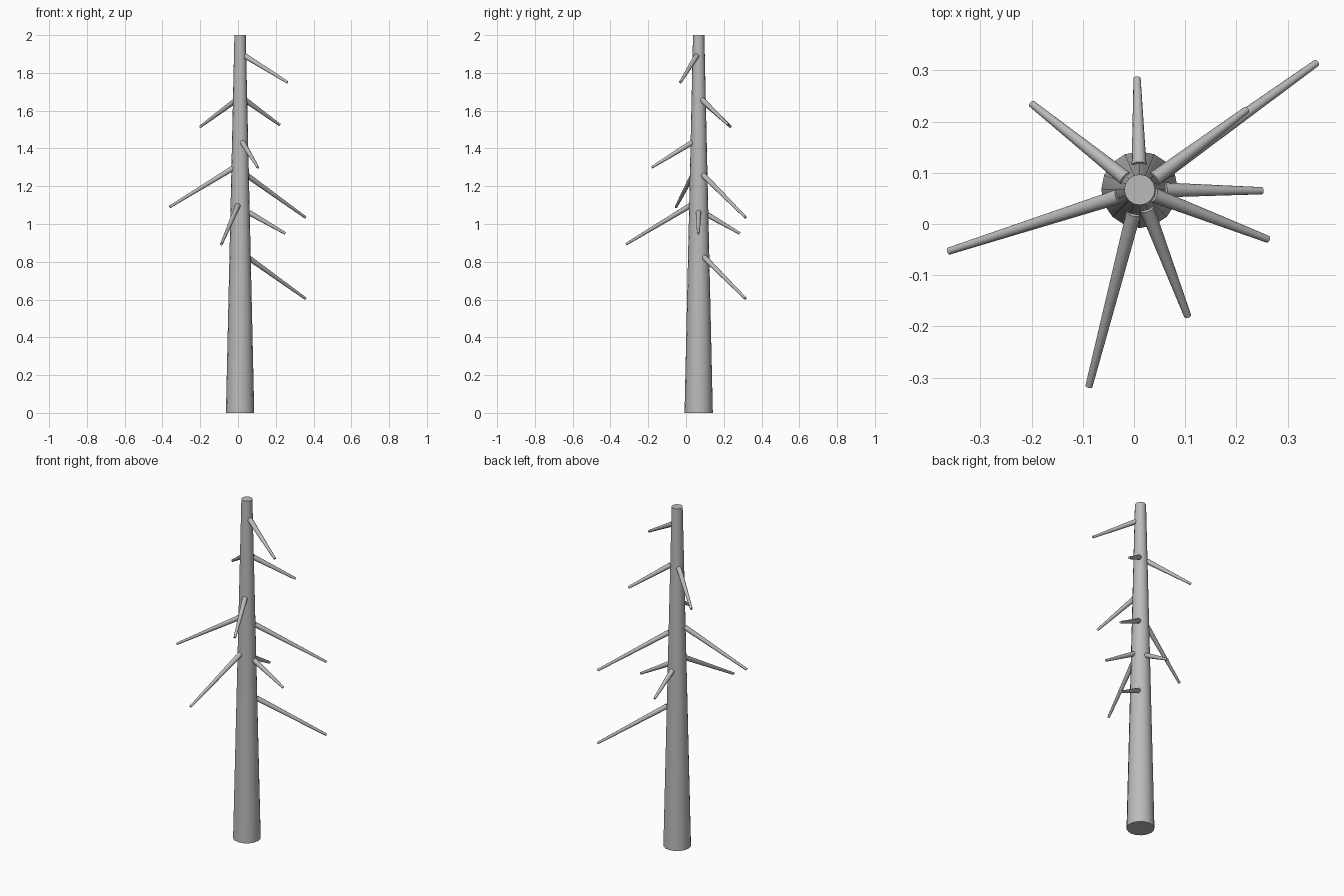
import bpy, math
from mathutils import Vector

cube = bpy.data.objects.get("Cube")
if cube:
    bpy.data.objects.remove(cube, do_unlink=True)

HEIGHT, R_BASE, R_TOP = 2.0, 0.075, 0.03
CENTRE = Vector((0.011, 0.067, 0))

grey = bpy.data.materials.new("grey_bark")
grey.use_nodes = True
colour = (0.5, 0.5, 0.5, 1)
grey.diffuse_color = colour
grey.node_tree.nodes["Principled BSDF"].inputs["Base Color"].default_value = colour


def tapered_rod(name, start, end, r_start, r_end, sides):
    """Closed cone frustum running from start to end."""
    axis = end - start
    bpy.ops.mesh.primitive_cone_add(vertices=sides, radius1=r_start, radius2=r_end,
                                    depth=axis.length, location=(start + end) / 2)
    rod = bpy.context.object
    rod.name = name
    rod.rotation_euler = axis.to_track_quat('Z', 'Y').to_euler()
    rod.data.materials.append(grey)
    bpy.ops.object.shade_smooth_by_angle(angle=math.radians(40))
    return rod


# Trunk
tapered_rod("trunk", CENTRE, CENTRE + Vector((0, 0, HEIGHT)), R_BASE, R_TOP, 16)

# Drooping bare branches, each given by its tip
tips = [
    (0.357, 0.315, 0.605), (0.357, 0.315, 1.035), (-0.20, 0.235, 1.515),
    (0.006, 0.285, 0.95), (0.25, 0.065, 0.95), (0.262, -0.03, 1.75),
    (0.105, -0.18, 1.30), (-0.088, -0.317, 0.893), (-0.362, -0.053, 1.09),
    (0.22, 0.223, 1.525),
]
DROOP = 0.59
for i, tip in enumerate(tips):
    tip = Vector(tip)
    out = tip - CENTRE
    out.z = 0
    reach = out.length
    z_root = tip.z + DROOP * (reach - 0.05)
    trunk_r = R_BASE + (R_TOP - R_BASE) * z_root / HEIGHT
    root = CENTRE + out.normalized() * (trunk_r - 0.004)
    root.z = tip.z + DROOP * (reach - trunk_r)
    tapered_rod(f"branch_{i + 1}", root, tip, 0.0145, 0.007, 12)
